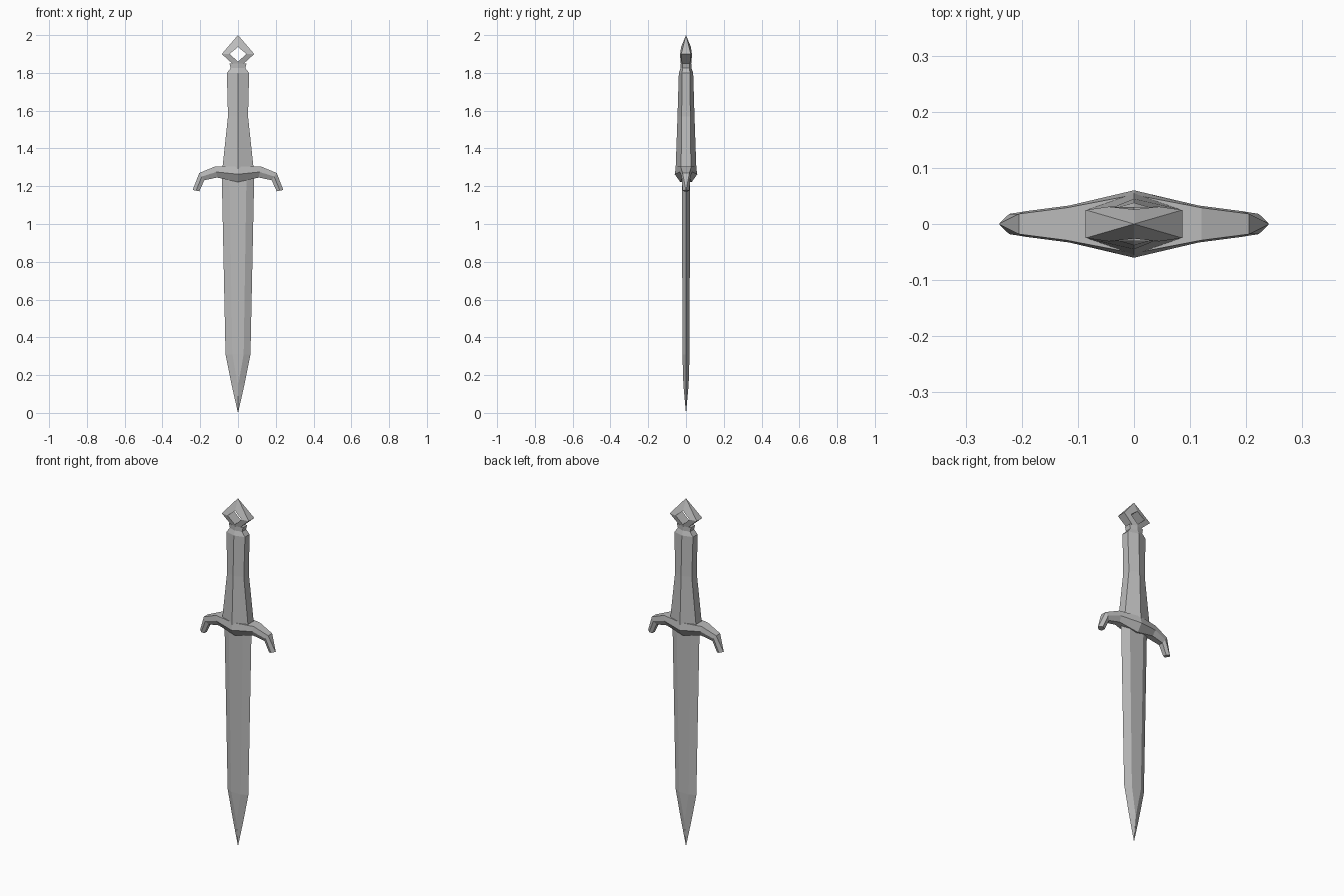
import bpy, bmesh

cube = bpy.data.objects.get("Cube")
if cube:
    bpy.data.objects.remove(cube, do_unlink=True)

steel = bpy.data.materials.new("grey_steel")
steel.use_nodes = True
GREY = (0.5, 0.5, 0.5, 1)
steel.diffuse_color = GREY
steel.node_tree.nodes["Principled BSDF"].inputs["Base Color"].default_value = GREY


def finish(name, bm):
    bmesh.ops.remove_doubles(bm, verts=bm.verts[:], dist=0.0001)
    bmesh.ops.dissolve_degenerate(bm, edges=bm.edges[:], dist=0.0001)
    bmesh.ops.recalc_face_normals(bm, faces=bm.faces[:])
    mesh = bpy.data.meshes.new(name)
    bm.to_mesh(mesh)
    bm.free()
    mesh.materials.append(steel)
    obj = bpy.data.objects.new(name, mesh)
    bpy.context.collection.objects.link(obj)


def loft(name, rings, closed=False):
    """Skin matching rings of points; cap the ends unless the rings form a loop."""
    bm = bmesh.new()
    loops = [[bm.verts.new(p) for p in ring] for ring in rings]
    pairs = list(zip(loops, loops[1:]))
    if closed:
        pairs.append((loops[-1], loops[0]))
    else:
        bm.faces.new(loops[0])
        bm.faces.new(loops[-1])
    for a, b in pairs:
        for i in range(len(a)):
            j = (i + 1) % len(a)
            bm.faces.new((a[i], a[j], b[j], b[i]))
    finish(name, bm)


# Blade: sharp edges, flat middle strip that closes to a ridge near the tip
def blade_ring(z, w, flat, t):
    return [(-w, 0, z), (-flat, -t, z), (flat, -t, z),
            (w, 0, z), (flat, t, z), (-flat, t, z)]


loft("blade", [blade_ring(*s) for s in (
    (1.26, 0.086, 0.045, 0.021), (0.31, 0.066, 0.03, 0.019),
    (0.15, 0.034, 0.002, 0.014), (0.0, 0.0005, 0.0003, 0.0005))])


# Grip: six sides with a ridge down the front and back
def grip_ring(z, w, side, d):
    return [(-w, -side, z), (0, -d, z), (w, -side, z),
            (w, side, z), (0, d, z), (-w, side, z)]


loft("grip", [grip_ring(*s) for s in (
    (1.29, 0.083, 0.026, 0.055), (1.57, 0.053, 0.023, 0.045),
    (1.8, 0.059, 0.021, 0.038), (1.825, 0.039, 0.018, 0.029),
    (1.85, 0.045, 0.018, 0.029))])


# Pommel: pointed diamond ring around a diamond hole
def pommel_ring(outer, inner, side, face):
    (ox, oz), (ix, iz) = outer, inner
    return [(ox, -side, oz), (ix, -face, iz), (ix, face, iz), (ox, side, oz)]


loft("pommel", [pommel_ring(*s) for s in (
    ((0, 2.0), (0, 1.937), 0.0, 0.026),
    ((0.086, 1.9), (0.045, 1.9), 0.025, 0.031),
    ((0, 1.822), (0, 1.86), 0.02, 0.03),
    ((-0.086, 1.9), (-0.045, 1.9), 0.025, 0.031))], closed=True)


# Guard: drooping arms that end in a ridged tip
def guard_ring(side, top, bottom, yt, ym, yb):
    (tx, tz), (bx, bz) = top, bottom
    mx, mz = (tx + bx) / 2, (tz + bz) / 2
    return [(side * tx, -yt, tz), (side * mx, -ym, mz), (side * bx, -yb, bz),
            (side * bx, yb, bz), (side * mx, ym, mz), (side * tx, yt, tz)]


centre = ((0, 1.305), (0, 1.222), 0.052, 0.06, 0.03)
arm = (((0.12, 1.305), (0.11, 1.246), 0.029, 0.033, 0.018),
       ((0.205, 1.27), (0.178, 1.232), 0.018, 0.023, 0.014),
       ((0.24, 1.18), (0.205, 1.173), 0.001, 0.018, 0.011))
loft("guard", [guard_ring(-1, *s) for s in reversed(arm)]
     + [guard_ring(1, *centre)] + [guard_ring(1, *s) for s in arm])
